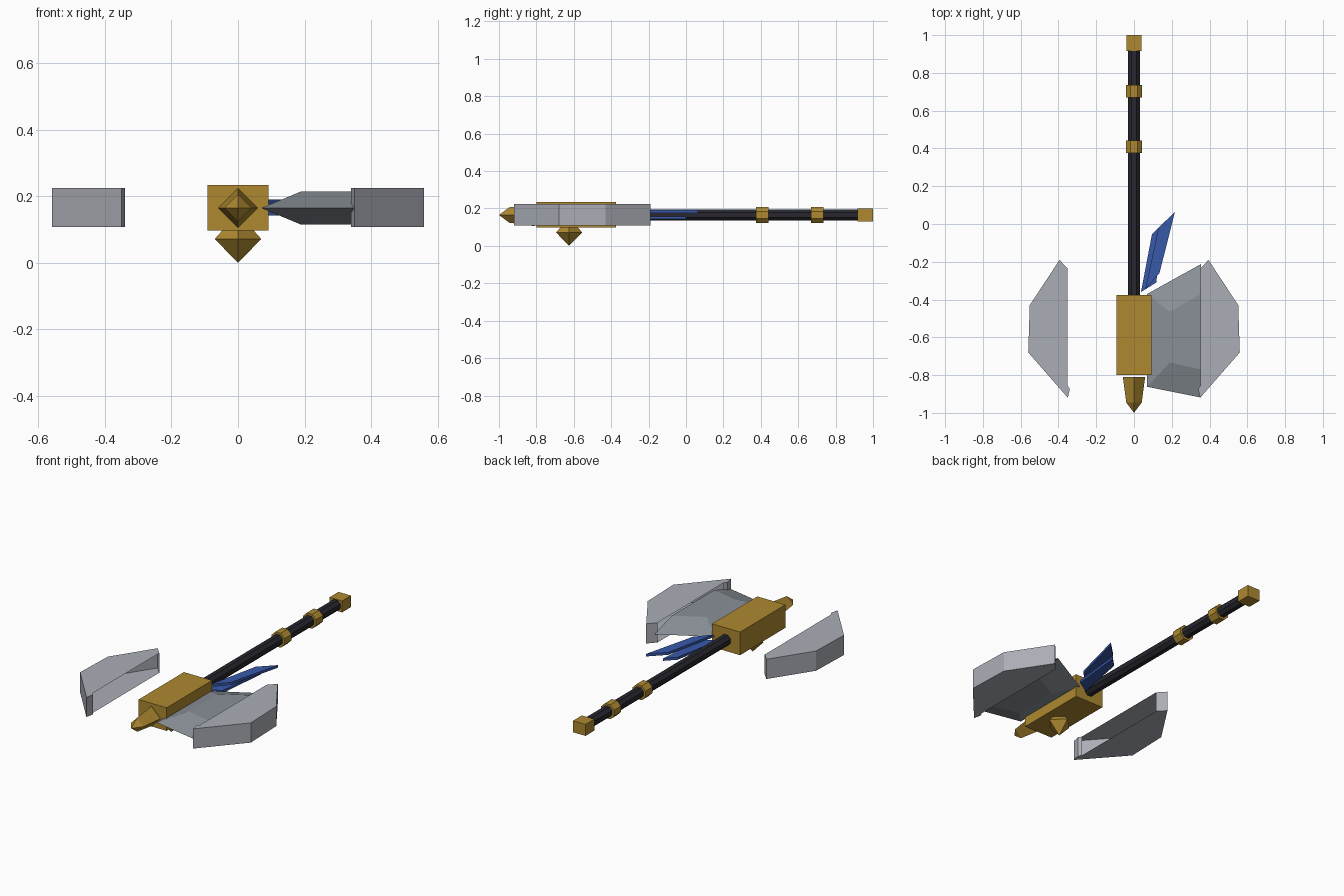
import bpy, bmesh, math
from mathutils import Matrix, Vector

if "Cube" in bpy.data.objects:
    bpy.data.objects.remove(bpy.data.objects["Cube"])

AXIS_Z = 0.165  # height of the shaft axis


def material(name, rgb):
    m = bpy.data.materials.new(name)
    m.diffuse_color = (*rgb, 1.0)
    m.use_nodes = True
    m.node_tree.nodes["Principled BSDF"].inputs["Base Color"].default_value = m.diffuse_color
    return m


GOLD = material("gold", (0.42, 0.25, 0.03))
STEEL = material("light steel", (0.41, 0.42, 0.47))
DARK_STEEL = material("dark steel", (0.25, 0.28, 0.31))
BLUE = material("blue", (0.04, 0.10, 0.40))
BLACK = material("black grip", (0.02, 0.02, 0.028))


def finish(name, bm, mat):
    bmesh.ops.recalc_face_normals(bm, faces=bm.faces[:])
    me = bpy.data.meshes.new(name)
    bm.to_mesh(me)
    bm.free()
    me.materials.append(mat)
    ob = bpy.data.objects.new(name, me)
    bpy.context.collection.objects.link(ob)
    return ob


def box(name, lo, hi, mat):
    bm = bmesh.new()
    bmesh.ops.create_cube(bm, size=1)
    for v in bm.verts:
        v.co = Vector([(a + b) / 2 + c * (b - a) for a, b, c in zip(lo, hi, v.co)])
    return finish(name, bm, mat)


def lathe(name, profile, sides, turn, matrix, mat):
    """Rings of (distance, radius) along local z; radius 0 makes a tip."""
    bm = bmesh.new()
    rings = []
    for h, r in profile:
        if r == 0:
            rings.append([bm.verts.new((0, 0, h))] * sides)
        else:
            rings.append([bm.verts.new((r * math.cos(turn + math.tau * i / sides),
                                        r * math.sin(turn + math.tau * i / sides), h))
                          for i in range(sides)])
    for a, b in zip(rings, rings[1:]):
        for i in range(sides):
            j = (i + 1) % sides
            quad = list(dict.fromkeys((a[i], a[j], b[j], b[i])))
            bm.faces.new(quad)
    for ring, (h, r) in ((rings[0], profile[0]), (rings[-1], profile[-1])):
        if r > 0:
            bm.faces.new(ring)
    bm.transform(matrix)
    return finish(name, bm, mat)


def slab(name, outline, z0, z1, mat, open_side=None):
    """Extruded outline; one side wall may be left open."""
    bm = bmesh.new()
    low = [bm.verts.new((x, y, z0)) for x, y in outline]
    top = [bm.verts.new((x, y, z1)) for x, y in outline]
    bm.faces.new(low)
    bm.faces.new(top)
    n = len(outline)
    for i in range(n):
        if i != open_side:
            j = (i + 1) % n
            bm.faces.new((low[i], low[j], top[j], top[i]))
    return finish(name, bm, mat)


# local z runs along +y on the shaft axis
ALONG = Matrix.Translation((0, 0, AXIS_Z)) @ Matrix.Rotation(-math.pi / 2, 4, 'X')
EIGHTH = math.pi / 8

# shaft, grip rings and pommel
lathe("shaft", [(-0.40, 0.033), (0.93, 0.033)], 8, EIGHTH, ALONG, BLACK)
for i, y in enumerate((0.408, 0.702)):
    lathe(f"grip_ring_{i + 1}", [(y - 0.033, 0.046), (y + 0.033, 0.046)],
          8, EIGHTH, ALONG, GOLD)
box("pommel", (-0.041, 0.917, 0.131), (0.041, 1.0, 0.199), GOLD)

# head block with front and lower spikes
box("head_block", (-0.092, -0.80, 0.098), (0.092, -0.375, 0.235), GOLD)
lathe("front_spike", [(-1.0, 0), (-0.945, 0.041), (-0.81, 0.059)], 4, 0, ALONG, GOLD)
lathe("lower_spike", [(0.0, 0), (0.072, 0.07), (0.10, 0.045)], 4, 0,
      Matrix.Translation((0, -0.625, 0)), GOLD)

# cutting edges: mirrored shells, open on the inner side
EDGE = [(0.352, -0.235), (0.394, -0.19), (0.552, -0.43), (0.56, -0.68),
        (0.35, -0.92), (0.34, -0.873), (0.352, -0.855)]
for side, sx in (("right", 1), ("left", -1)):
    slab(f"{side}_blade_edge", [(sx * x, y) for x, y in EDGE],
         0.108, 0.225, STEEL, open_side=len(EDGE) - 1)

# bevelled web joining the right edge to the head
bm = bmesh.new()
RIM = [(0.07, -0.37), (0.355, -0.212), (0.35, -0.918), (0.07, -0.862)]
PLATEAU = [(0.19, -0.465), (0.353, -0.37), (0.353, -0.77), (0.19, -0.733)]
rim = [bm.verts.new((x, y, AXIS_Z)) for x, y in RIM]
for dz in (0.05, -0.05):
    flat = [bm.verts.new((x, y, AXIS_Z + dz)) for x, y in PLATEAU]
    bm.faces.new(flat)
    for i in (0, 2, 3):
        j = (i + 1) % 4
        bm.faces.new((rim[i], rim[j], flat[j], flat[i]))
finish("blade_web", bm, DARK_STEEL)

# two feathers behind the head
slab("upper_feather", [(0.06, -0.345), (0.13, -0.02), (0.217, 0.065), (0.135, -0.26)],
     0.176, 0.191, BLUE)
slab("lower_feather", [(0.037, -0.36), (0.095, -0.055), (0.15, 0.0), (0.118, -0.31)],
     0.143, 0.158, BLUE)
